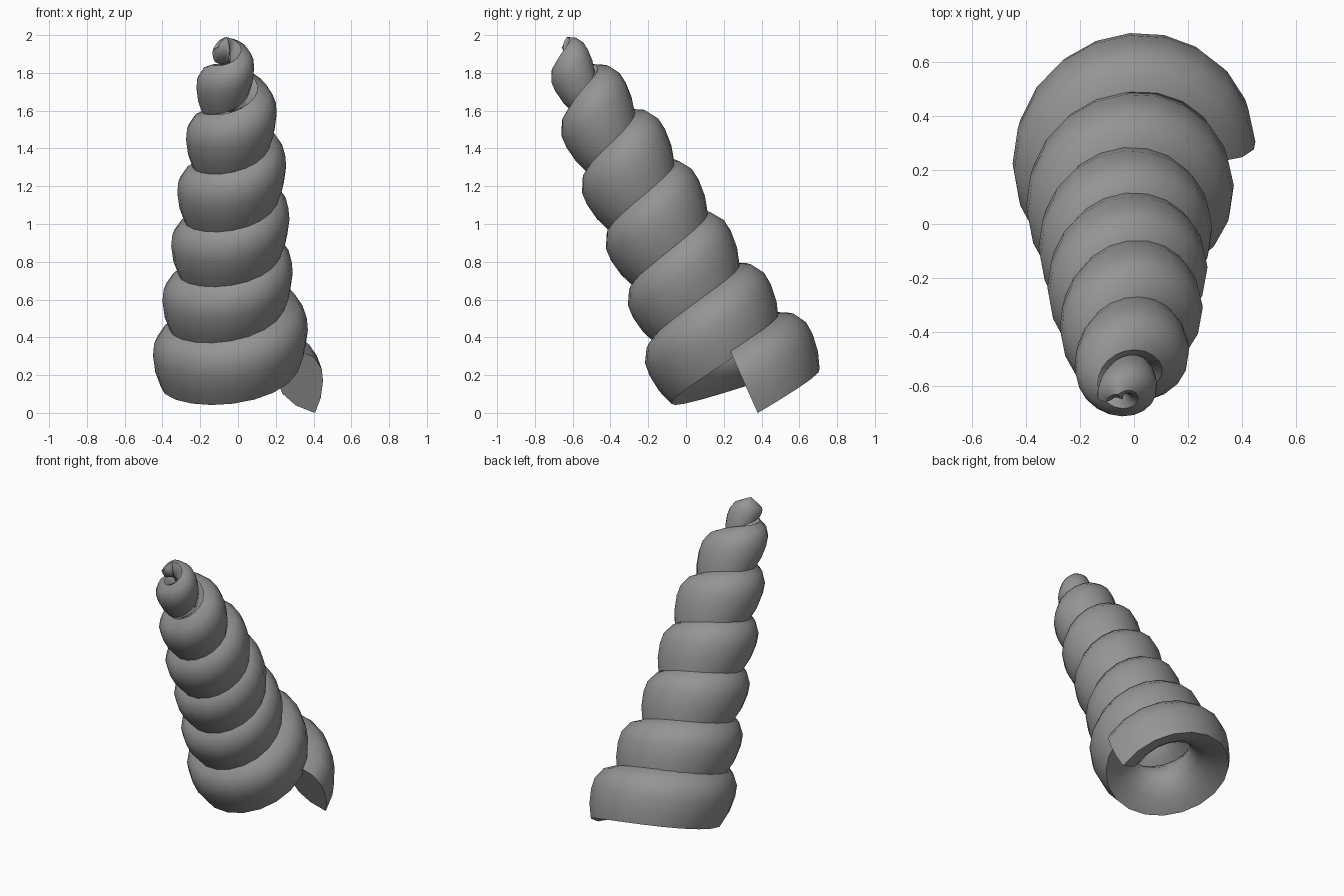
import bpy, bmesh, math
from mathutils import Vector

cube = bpy.data.objects.get("Cube")
if cube:
    bpy.data.objects.remove(cube, do_unlink=True)

grey = bpy.data.materials.new("horn grey")
grey.use_nodes = True
colour = (0.3, 0.3, 0.3, 1)
grey.diffuse_color = colour
grey.node_tree.nodes["Principled BSDF"].inputs["Base Color"].default_value = colour

# Turn, axis x y z, tilt, outer radius, half height, half width
KEYS = [(0, -.01, .305, .167, 24, .46, .175, .12),
        (1, -.03, .143, .440, 25, .40, .175, .12),
        (2, -.04, -.012, .742, 28, .33, .168, .12),
        (4, -.025, -.308, 1.307, 28, .28, .168, .11),
        (5, -.02, -.46, 1.587, 28, .225, .16, .10),
        (5.5, -.045, -.53, 1.72, 28, .175, .14, .085),
        (6, -.045, -.585, 1.83, 28, .13, .115, .07),
        (6.3, -.045, -.625, 1.885, 28, .105, .095, .06),
        (6.5, -.045, -.64, 1.9, 28, .09, .04, .03)]

# Tube section as radial and upward offsets: flat outside, sharp lower lip
SECTION = [(.65, -1.05), (.9, -.55), (1, 0), (.95, .4), (.6, .8), (0, 1),
           (-.5, .8), (-.9, .4), (-1, 0), (-.8, -.4), (-.2, -.8)]
SEGMENTS = 20
LAST = 6.5


def taper(t):
    for a, b in zip(KEYS, KEYS[1:]):
        if t <= b[0]:
            break
    f = (t - a[0]) / (b[0] - a[0])
    return [p + (q - p) * f for p, q in zip(a[1:], b[1:])]


def tube_ring(bm, t):
    x, y, z, tilt, radius, high, wide = taper(t)
    tilt, angle = math.radians(tilt), t * math.tau
    forward = Vector((0, math.cos(tilt), math.sin(tilt)))
    up = Vector((0, -math.sin(tilt), math.cos(tilt)))
    out = Vector((math.cos(angle), 0, 0)) + forward * math.sin(angle)
    centre = Vector((x, y, z)) + out * (radius - wide)
    return [bm.verts.new(centre + out * wide * r + up * high * h) for r, h in SECTION]


# Coiled tube winding up a forward leaning axis
bm = bmesh.new()
count = round(LAST * SEGMENTS)
rings = [tube_ring(bm, LAST * i / count) for i in range(count + 1)]
for r, s in zip(rings, rings[1:]):
    for k in range(len(SECTION)):
        bm.faces.new((r[k - 1], r[k], s[k], s[k - 1]))
bm.faces.new(rings[0])
bm.faces.new(rings[-1])
bmesh.ops.recalc_face_normals(bm, faces=bm.faces)

mesh = bpy.data.meshes.new("spiral_horn")
bm.to_mesh(mesh)
bm.free()
mesh.materials.append(grey)
horn = bpy.data.objects.new("spiral_horn", mesh)
bpy.context.collection.objects.link(horn)
bpy.context.view_layer.objects.active = horn
horn.select_set(True)
bpy.ops.object.shade_smooth_by_angle(angle=math.radians(50))
